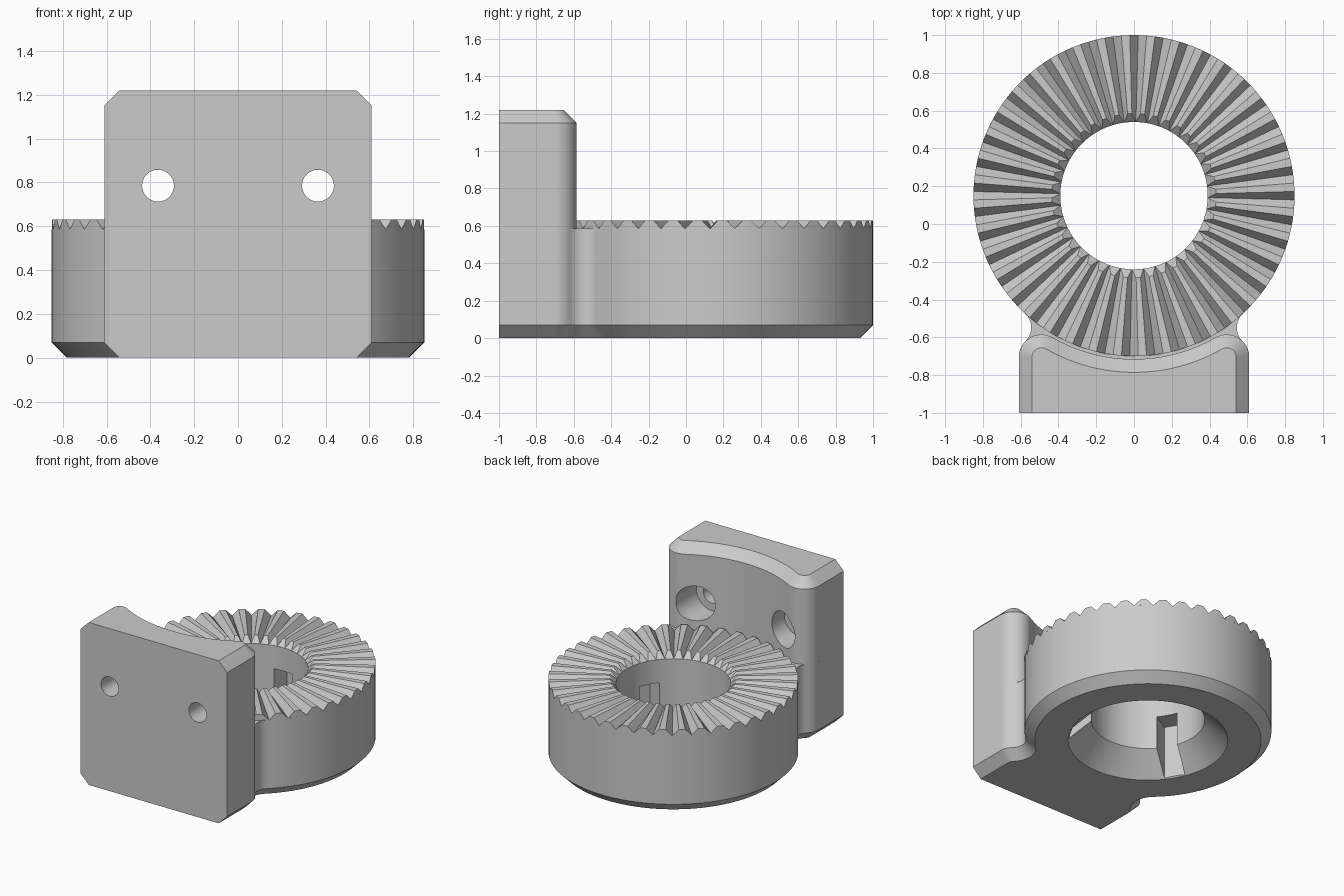
import bpy, bmesh
from math import sin, cos, pi, radians, atan2, hypot, acos
from mathutils import Matrix, Vector

cube = bpy.data.objects.get("Cube")
if cube:
    bpy.data.objects.remove(cube, do_unlink=True)

# One plain grey for everything
grey = bpy.data.materials.new("plain_grey")
grey.use_nodes = True
grey.diffuse_color = (0.6, 0.6, 0.6, 1)
grey.node_tree.nodes["Principled BSDF"].inputs["Base Color"].default_value = (0.6, 0.6, 0.6, 1)

# Main dimensions
CY = 0.15                     # ring centre
RING, BORE = 0.85, 0.39
HALF, FRONT, TOP = 0.61, -1.0, 1.22
DECK, CREST = 0.585, 0.63     # tooth valley and tooth tip heights
CH = 0.07                     # chamfer
NOSE = 0.12                   # rounded rear corner of the plate
NECK = 0.10                   # fillet between plate and ring
TEETH = 40

nose_c = Vector((HALF - NOSE, -0.705))
nose_dist = hypot(nose_c.x, nose_c.y - CY)
nose_dir = atan2(nose_c.y - CY, nose_c.x)
a, b = RING + NECK, NOSE + NECK
neck_dir = nose_dir + acos((a * a + nose_dist ** 2 - b * b) / (2 * a * nose_dist))
neck_c = Vector((a * cos(neck_dir), CY + a * sin(neck_dir)))


def arc(cx, cy, r, start, end, steps):
    return [(cx + r * cos(start + (end - start) * i / steps),
             cy + r * sin(start + (end - start) * i / steps)) for i in range(steps + 1)]


def mirrored(half):
    """Close a right-hand outline with its left-hand mirror image."""
    return half + [(-x, y) for x, y in reversed(half) if x > 1e-5]


def base_outline(d):
    to_neck = atan2(neck_c.y - nose_c.y, neck_c.x - nose_c.x)
    half = [(HALF - d, FRONT)]
    half += arc(*nose_c, NOSE - d, 0, to_neck, 10)
    half += arc(*neck_c, NECK + d, to_neck + pi, neck_dir + pi, 12)[1:]
    half += arc(0, CY, RING - d, neck_dir, pi / 2, 50)[1:]
    return mirrored(half)


def plate_outline(d):
    half = [(HALF - d, FRONT)]
    half += arc(*nose_c, NOSE - d, 0, nose_dir + pi, 14)
    half += arc(0, CY, nose_dist - NOSE + d, nose_dir, -pi / 2, 20)[1:]
    return mirrored(half)


def make_object(name, bm):
    bmesh.ops.recalc_face_normals(bm, faces=bm.faces)
    mesh = bpy.data.meshes.new(name)
    bm.to_mesh(mesh)
    bm.free()
    mesh.materials.append(grey)
    obj = bpy.data.objects.new(name, mesh)
    bpy.context.collection.objects.link(obj)
    return obj


def loft(name, layers):
    """Solid through outlines of equal point count, given as (outline, height)."""
    bm = bmesh.new()
    rings = [[bm.verts.new((x, y, z)) for x, y in pts] for pts, z in layers]
    n = len(rings[0])
    for lo, hi in zip(rings, rings[1:]):
        for i in range(n):
            j = (i + 1) % n
            bm.faces.new((lo[i], lo[j], hi[j], hi[i]))
    bm.faces.new(rings[0][::-1])
    bm.faces.new(rings[-1])
    return make_object(name, bm)


def turned(name, profile, steps):
    return loft(name, [(arc(0, 0, r, 0, 2 * pi, steps)[:-1], z) for r, z in profile])


def select_only(obj):
    bpy.ops.object.select_all(action='DESELECT')
    obj.select_set(True)
    bpy.context.view_layer.objects.active = obj


def cut(obj, cutter):
    cutter.hide_render = True
    select_only(obj)
    mod = obj.modifiers.new("cut", 'BOOLEAN')
    mod.operation, mod.solver, mod.object = 'DIFFERENCE', 'EXACT', cutter
    bpy.ops.object.modifier_apply(modifier=mod.name)
    bpy.data.objects.remove(cutter, do_unlink=True)


# Ring base with chamfered underside, bore and countersink
base = loft("ring_base", [(base_outline(CH), 0), (base_outline(0), CH), (base_outline(0), DECK)])
bore = turned("bore_cutter", [(BORE + 0.26, -0.1), (BORE, 0.16), (BORE, 0.8)], 120)
bore.location.y = CY
bpy.context.view_layer.update()
cut(base, bore)

# Three key slots inside the bore
for k in range(3):
    bm = bmesh.new()
    bmesh.ops.create_cube(bm, size=1)
    bmesh.ops.transform(bm, verts=bm.verts, matrix=(
        Matrix.Translation((0, CY, 0)) @ Matrix.Rotation(radians(90 + 120 * k), 4, 'Z')
        @ Matrix.Translation((0.42, 0, 0.155)) @ Matrix.Diagonal((0.24, 0.15, 0.51, 1))))
    cut(base, make_object("slot_cutter", bm))

# Mounting plate with chamfered top
plate = loft("mounting_plate", [(plate_outline(0), DECK), (plate_outline(0), TOP - CH),
                                (plate_outline(CH), TOP)])

# Screw holes, counterbored from the rear
for side in (-1, 1):
    drill = turned("drill_cutter", [(0.0725, -0.1), (0.0725, 0.17), (0.13, 0.17), (0.13, 0.7)], 48)
    drill.data.transform(Matrix.Translation((side * 0.365, FRONT, 0.785))
                         @ Matrix.Rotation(radians(-90), 4, 'X'))
    cut(plate, drill)

# Radial teeth: valley, tip start, tip end repeated round the ring
bm = bmesh.new()
columns = []
for i in range(TEETH * 3):
    angle = pi / 2 + (i - 0.5) * 2 * pi / (TEETH * 3)
    z = DECK if i % 3 == 0 else CREST
    points = [(RING, DECK), (RING, z), (BORE + z - DECK, z), (BORE, DECK)]
    if i % 3 == 0:
        points = [points[0], points[3]]
    verts = [bm.verts.new((r * cos(angle), CY + r * sin(angle), h)) for r, h in points]
    columns.append(verts if len(verts) == 4 else [verts[0], verts[0], verts[1], verts[1]])
for i, p in enumerate(columns):
    q = columns[(i + 1) % len(columns)]
    for k in range(3):
        corners = list(dict.fromkeys((p[k], q[k], q[k + 1], p[k + 1])))
        if len(corners) > 2:
            bm.faces.new(corners)
teeth = make_object("radial_teeth", bm)

# Smooth round walls, crisp edges
for obj in (base, plate, teeth):
    select_only(obj)
    bpy.ops.object.shade_smooth_by_angle(angle=radians(25))
